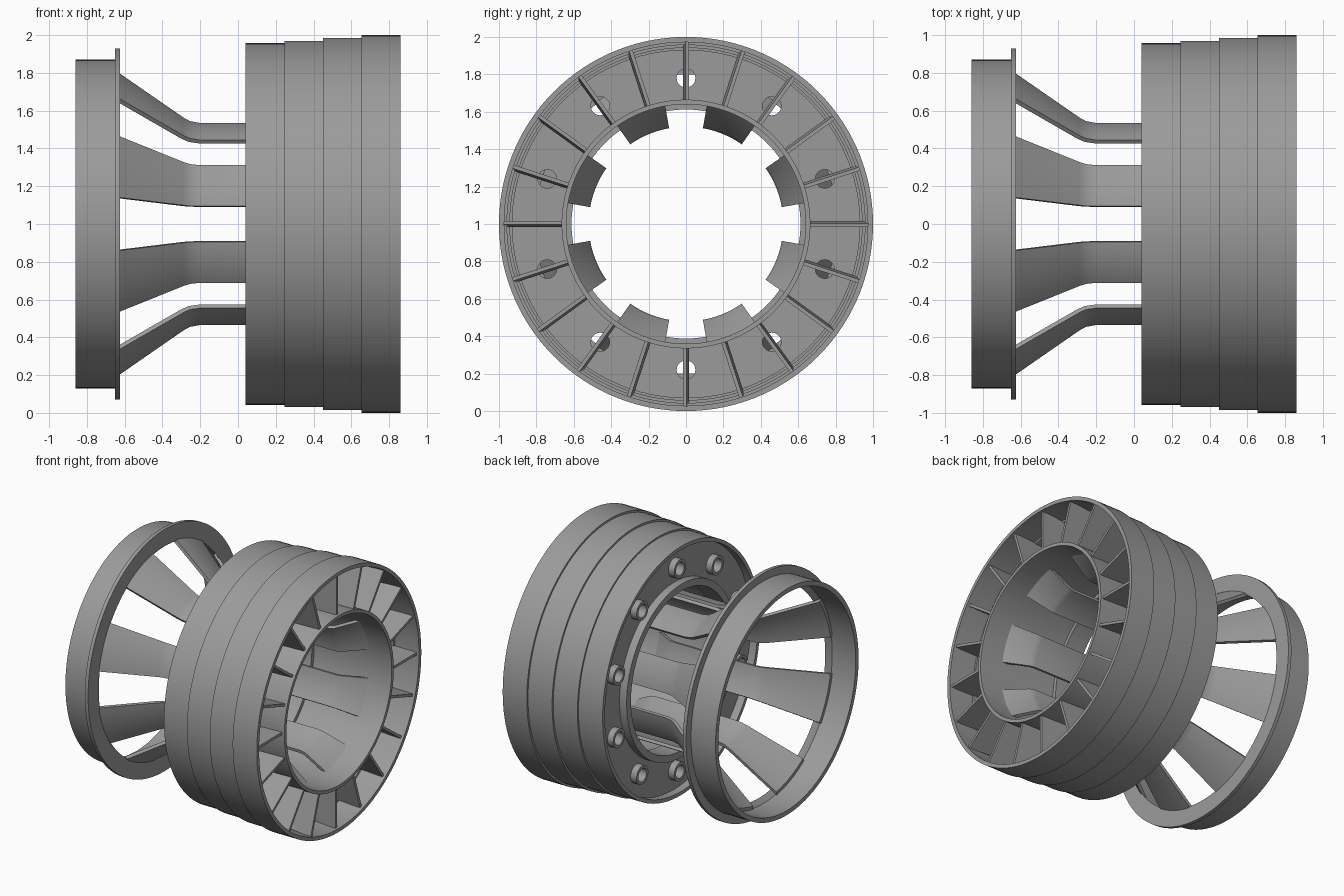
import bpy, bmesh, math
from mathutils import Matrix

if "Cube" in bpy.data.objects:
    bpy.data.objects.remove(bpy.data.objects["Cube"])

SEG = 120
grey = bpy.data.materials.new("mid_grey")
grey.diffuse_color = (0.33, 0.33, 0.33, 1)
grey.use_nodes = True
grey.node_tree.nodes["Principled BSDF"].inputs["Base Color"].default_value = grey.diffuse_color


def finish(name, bm, smooth=True):
    """Turn a bmesh into an object with grey material and sharp-edged smoothing."""
    bmesh.ops.recalc_face_normals(bm, faces=bm.faces)
    me = bpy.data.meshes.new(name)
    bm.to_mesh(me)
    bm.free()
    me.materials.append(grey)
    ob = bpy.data.objects.new(name, me)
    bpy.context.collection.objects.link(ob)
    if smooth:
        bpy.ops.object.select_all(action='DESELECT')
        ob.select_set(True)
        bpy.context.view_layer.objects.active = ob
        bpy.ops.object.shade_smooth_by_angle(angle=math.radians(30))
    return ob


def revolve(name, profile, start=0, sweep=360, seg=SEG, cy=0, cz=1):
    """Sweep a closed (x, radius) profile about an axis parallel to x."""
    bm = bmesh.new()
    full = sweep == 360
    rings = []
    for i in range(seg if full else seg + 1):
        a = math.radians(start + sweep * i / seg)
        rings.append([bm.verts.new((x, cy + r * math.cos(a), cz + r * math.sin(a)))
                      for x, r in profile])
    n = len(profile)
    for i in range(seg):
        a, b = rings[i], rings[(i + 1) % len(rings)]
        for j in range(n):
            k = (j + 1) % n
            bm.faces.new((a[j], a[k], b[k], b[j]))
    if not full:
        bm.faces.new(rings[0])
        bm.faces.new(rings[-1])
    return finish(name, bm)


def tube(name, x0, x1, r0, r1, **kw):
    return revolve(name, [(x0, r0), (x1, r0), (x1, r1), (x0, r1)], **kw)


# Stepped outer drum, four bands growing towards +x
bands = [(0.04, 0.245, 0.957), (0.245, 0.45, 0.97), (0.45, 0.655, 0.985), (0.655, 0.86, 1.0)]
outer, inner = [], []
for x0, x1, r in bands:
    outer += [(x0, r), (x1, r)]
    inner += [(x0, r - 0.028), (x1, r - 0.028)]
revolve("outer_drum", outer + inner[::-1])

# Inner sleeve with a thicker lip around the entry hole
revolve("inner_sleeve", [(0.04, 0.612), (0.04, 0.665), (0.86, 0.665),
                         (0.86, 0.64), (0.20, 0.64), (0.20, 0.612)])

# Recessed back wall with ten round holes
wall = tube("back_wall", 0.10, 0.13, 0.65, 0.945)
hole_spots = [(0.78 * math.cos(math.radians(18 + 36 * i)),
               0.78 * math.sin(math.radians(18 + 36 * i))) for i in range(10)]
bm = bmesh.new()
for y, z in hole_spots:
    bmesh.ops.create_cone(bm, cap_ends=True, segments=32, radius1=0.05, radius2=0.05, depth=0.3,
                          matrix=Matrix.Translation((0.115, y, 1 + z)) @ Matrix.Rotation(math.pi / 2, 4, 'Y'))
cutter = finish("hole_cutter", bm, False)
cutter.hide_render = True
cutter.hide_viewport = False
mod = wall.modifiers.new("holes", 'BOOLEAN')
mod.operation = 'DIFFERENCE'
mod.solver = 'EXACT'
mod.object = cutter
bpy.context.view_layer.objects.active = wall
bpy.ops.object.modifier_apply(modifier=mod.name)
bpy.data.objects.remove(cutter)

# Short tubular bosses round the holes
for i, (y, z) in enumerate(hole_spots):
    tube(f"boss_{i + 1}", 0.05, 0.13, 0.05, 0.072, seg=32, cy=y, cz=1 + z)

# Twenty slightly pitched radial vanes between sleeve and drum
for i in range(20):
    bm = bmesh.new()
    corners = []
    for x, shift, top in ((0.42, 0.006, 0.95), (0.84, -0.006, 0.975)):
        for r, s in ((0.655, -1), (top, -1), (top, 1), (0.655, 1)):
            corners.append(bm.verts.new((x, r, shift + s * 0.010)))
    a, b = corners[:4], corners[4:]
    bm.faces.new(a)
    bm.faces.new(b)
    for j in range(4):
        bm.faces.new((a[j], a[(j + 1) % 4], b[(j + 1) % 4], b[j]))
    bm.transform(Matrix.Translation((0, 0, 1)) @ Matrix.Rotation(math.radians(18 * i), 4, 'X'))
    finish(f"vane_{i + 1}", bm, False)

# Eight curved spokes: cone from the rim, straight neck, flared foot in the sleeve
spoke_outer = [(-0.67, 0.838), (-0.62, 0.805), (-0.29, 0.573), (-0.255, 0.553), (-0.20, 0.543),
               (0.46, 0.543), (0.50, 0.553), (0.64, 0.648)]
spoke_inner = [(-0.67, 0.810), (-0.63, 0.783), (-0.30, 0.551), (-0.26, 0.530), (-0.20, 0.520),
               (0.47, 0.520), (0.51, 0.531), (0.68, 0.648)]
for i in range(8):
    revolve(f"spoke_{i + 1}", spoke_outer + spoke_inner[::-1],
            start=10 + 45 * i, sweep=25, seg=10)

# Far rim with thin flange
revolve("rim_ring", [(-0.86, 0.835), (-0.86, 0.87), (-0.652, 0.87), (-0.652, 0.93),
                     (-0.625, 0.93), (-0.625, 0.80), (-0.652, 0.825), (-0.66, 0.835)])
